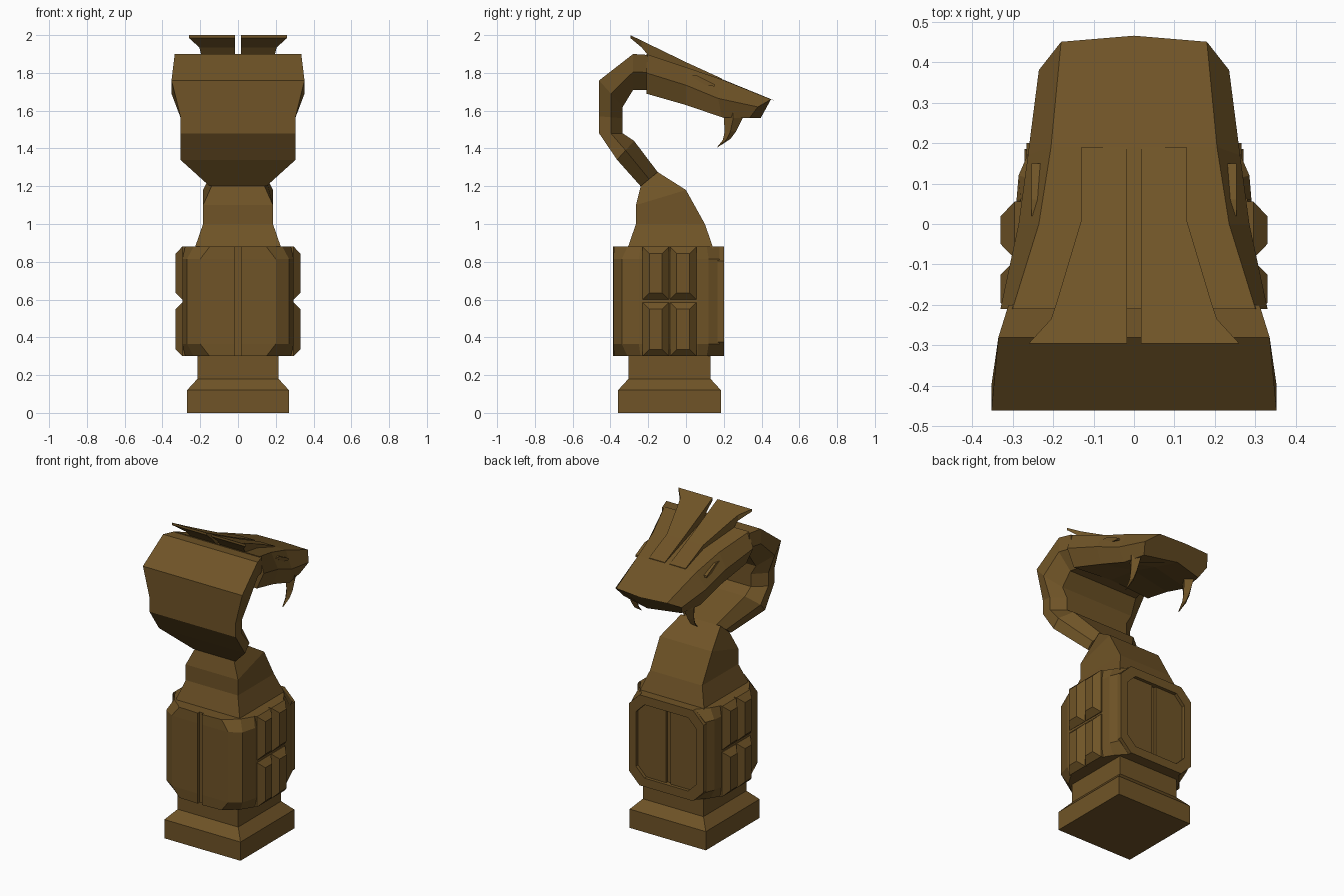
import bpy, bmesh

if "Cube" in bpy.data.objects:
    bpy.data.objects.remove(bpy.data.objects["Cube"])

bronze = bpy.data.materials.new("dark_bronze")
bronze.diffuse_color = (0.16, 0.088, 0.02, 1)
bronze.use_nodes = True
bronze.node_tree.nodes["Principled BSDF"].inputs["Base Color"].default_value = bronze.diffuse_color


def finish(name, bm):
    bmesh.ops.recalc_face_normals(bm, faces=bm.faces)
    me = bpy.data.meshes.new(name)
    bm.to_mesh(me)
    bm.free()
    me.materials.append(bronze)
    ob = bpy.data.objects.new(name, me)
    bpy.context.collection.objects.link(ob)
    return ob


def loft(name, sections, closed=False):
    """Skin a list of equal-length point rings and cap the ends."""
    bm = bmesh.new()
    rings = [[bm.verts.new(p) for p in s] for s in sections]
    n = len(rings[0])
    pairs = list(zip(rings, rings[1:]))
    if closed:
        pairs.append((rings[-1], rings[0]))
    for a, b in pairs:
        for i in range(n):
            j = (i + 1) % n
            bm.faces.new((a[i], a[j], b[j], b[i]))
    if not closed:
        bm.faces.new(rings[0])
        bm.faces.new(rings[-1])
    return finish(name, bm)


def rect(w, y0, y1, z0, z1=None):
    z1 = z0 if z1 is None else z1
    return [(-w, y0, z0), (w, y0, z0), (w, y1, z1), (-w, y1, z1)]


def mirrored(points):
    """Close a right-hand half outline with its mirror image."""
    return points + [(-x, y, z) for x, y, z in reversed(points)]


# Stepped square foot
loft("foot", [rect(.27, -.36, .185, 0), rect(.27, -.36, .185, .12),
              rect(.215, -.305, .13, .18), rect(.215, -.305, .13, .32)])

# Rounded barrel body with a centre groove front and back, corners cut at the ends
mid = [(.015, -.368), (.015, -.387), (.2, -.385), (.27, -.34), (.295, -.25),
       (.29, .06), (.285, .12), (.26, .178), (.015, .18), (.015, .165)]
end = [(.015, -.368), (.015, -.387), (.15, -.38), (.235, -.31), (.28, -.24),
       (.28, .06), (.25, .11), (.19, .178), (.015, .18), (.015, .165)]
loft("body", [mirrored([(x, y, z) for x, y in plan])
              for plan, z in ((end, .30), (mid, .365), (mid, .815), (end, .88))])


# Raised octagonal frame on the back
def octagon(w, h, c, y):
    q = [(w, h - c), (w - c, h), (c - w, h), (-w, h - c),
         (-w, c - h), (c - w, -h), (w - c, -h), (w, c - h)]
    return [(x, y, .59 + z) for x, z in q]


loft("back_frame", [octagon(.265, .29, .075, .13), octagon(.265, .29, .075, .20),
                    octagon(.215, .235, .06, .20), octagon(.215, .235, .06, .13)], True)

# Bevelled side blocks, two by two on each side
for s in (1, -1):
    for y0, y1 in ((-.23, -.09), (-.085, .055)):
        for z0, z1 in ((.30, .585), (.60, .88)):
            def face(x, d):
                return [(s * x, y0 + d, z0 + d), (s * x, y1 - d, z0 + d),
                        (s * x, y1 - d, z1 - d), (s * x, y0 + d, z1 - d)]
            loft("side_block", [face(.27, 0), face(.295, 0), face(.33, .036)])

# Shoulder narrowing into the neck
loft("shoulder", [rect(.23, -.31, .145, .87), rect(.185, -.265, .10, 1.0),
                  rect(.185, -.265, 0, 1.10, 1.18), rect(.14, -.24, -.15, 1.20, 1.275)])

# Hooded neck: outer point, inner point, half width
neck = [((-.24, 1.20), (-.15, 1.275), .15), ((-.365, 1.34), (-.275, 1.44), .305),
        ((-.46, 1.48), (-.335, 1.48), .305), ((-.46, 1.57), (-.335, 1.56), .305),
        ((-.46, 1.76), (-.335, 1.62), .352), ((-.28, 1.90), (-.28, 1.71), .335),
        ((-.20, 1.895), (-.20, 1.71), .31)]
rings = []
for (yo, zo), (yi, zi), w in neck:
    ym, zm = yo + (yi - yo) * .5, zo + (zi - zo) * .5
    rings.append(mirrored([(w, yo, zo), (w, ym, zm), (w * .74, yi, zi)]))
loft("hood_neck", rings)

# Head: top edge, brow edge, lip edge as (x, y, z), plus raised palate and nose
head = [[(.30, -.21, 1.90), (.33, -.21, 1.80), (.28, -.21, 1.69)],
        [(.235, 0, 1.83), (.285, 0, 1.735), (.25, 0, 1.63)],
        [(.205, .19, 1.765), (.262, .17, 1.665), (.235, .19, 1.565)],
        [(.18, .45, 1.66), (.235, .38, 1.62), (.205, .335, 1.56)]]
tops = [(0, -.21, 1.90), (0, 0, 1.83), (0, .19, 1.767), (0, .465, 1.655)]
palate = [(0, -.21, 1.71), (0, 0, 1.68), (0, .19, 1.62), (0, .395, 1.56)]
loft("head", [[t] + h + [p] + [(-x, y, z) for x, y, z in reversed(h)]
              for t, h, p in zip(tops, head, palate)])

crest = [(-.295, .26, 2.0, 1.985), (-.235, .205, 1.971, 1.935), (-.19, .19, 1.949, 1.88),
         (.01, .13, 1.852, 1.80), (.19, .13, 1.77, 1.75)]
eye = [(.02, 1.787), (.06, 1.785), (.15, 1.74), (.15, 1.728), (.10, 1.737)]
fang = [(.19, .31, 1.60, 1.60, .03), (.20, .30, 1.56, 1.56, .03),
        (.205, .265, 1.49, 1.49, .022), (.195, .235, 1.445, 1.45, .014),
        (.163, .17, 1.405, 1.408, .003)]
for s in (1, -1):
    # Swept crest plates
    loft("crest_plate", [[(s * .017, y, b), (s * x, y, b), (s * x, y, t), (s * .017, y, t)]
                         for y, x, t, b in crest])
    # Narrow eyes
    loft("eye", [[(s * x, y, z) for y, z in eye] for x in (.225, .253)])
    # Curved fangs with diamond section
    loft("fang", [[(s * .2, y0, z0), (s * (.2 + r), (y0 + y1) / 2, (z0 + z1) / 2),
                   (s * .2, y1, z1), (s * (.2 - r), (y0 + y1) / 2, (z0 + z1) / 2)]
                  for y0, y1, z0, z1, r in fang])
